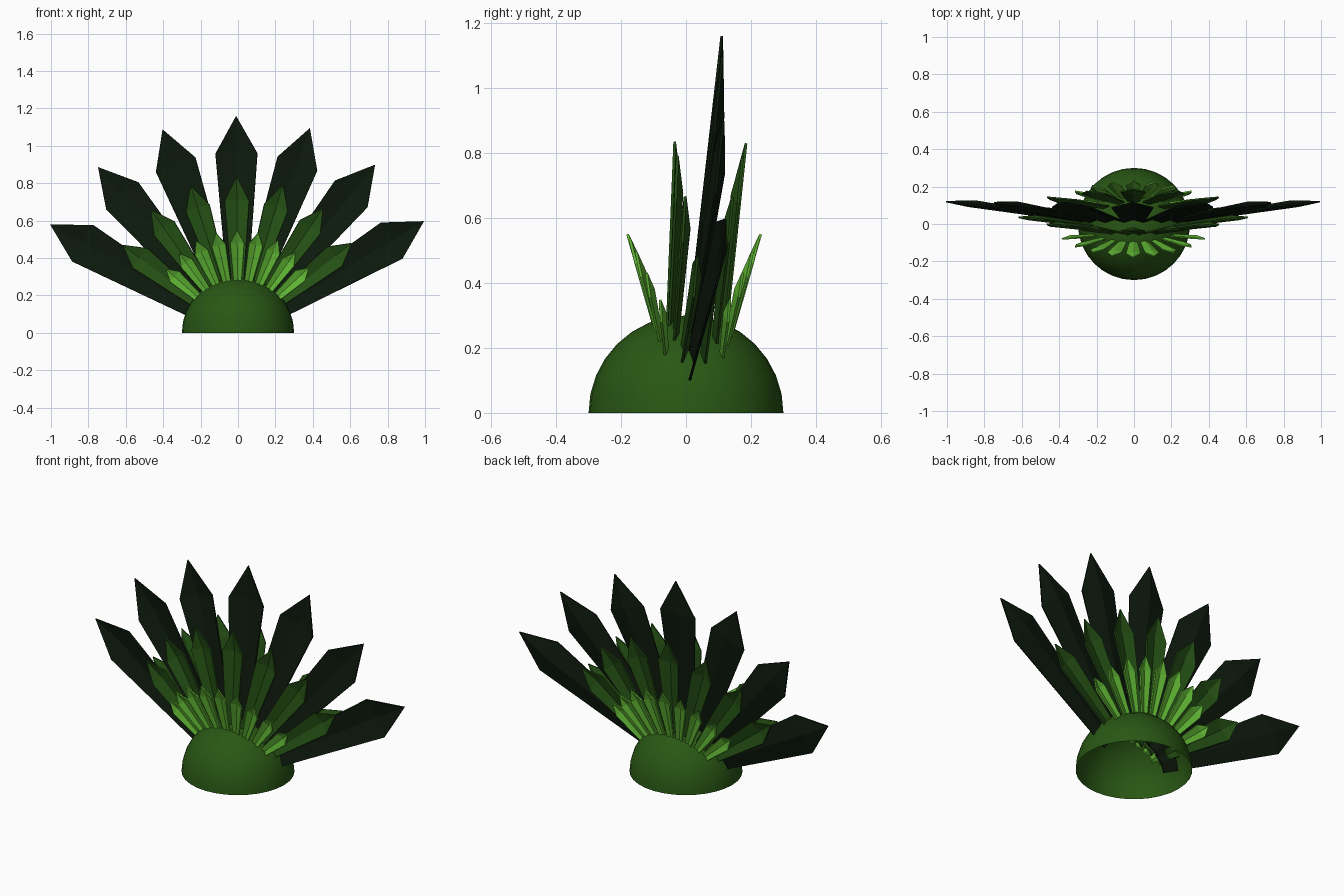
import bpy, bmesh, math
from mathutils import Vector

if "Cube" in bpy.data.objects:
    bpy.data.objects.remove(bpy.data.objects["Cube"])


def material(name, rgb):
    m = bpy.data.materials.new(name)
    m.diffuse_color = (*rgb, 1)
    m.use_nodes = True
    m.node_tree.nodes["Principled BSDF"].inputs["Base Color"].default_value = m.diffuse_color
    return m


def make_object(name, bm, mat):
    bmesh.ops.recalc_face_normals(bm, faces=bm.faces)
    me = bpy.data.meshes.new(name)
    bm.to_mesh(me)
    bm.free()
    me.materials.append(mat)
    ob = bpy.data.objects.new(name, me)
    bpy.context.collection.objects.link(ob)
    return ob


def add_leaf(bm, angle, base, tip, half, fold):
    """Folded pointed blade; base and tip are (radius, y) in the fan."""
    out = Vector((math.cos(angle), 0, math.sin(angle)))
    side = Vector((-math.sin(angle), 0, math.cos(angle)))

    def pt(f, w, d):
        r = base[0] + (tip[0] - base[0]) * f
        y = base[1] + (tip[1] - base[1]) * f
        return bm.verts.new(out * r + side * w + Vector((0, y + d, 0)))

    end = pt(1, 0, 0)
    root, rib = pt(0, 0, fold * 0.5), pt(0.8, 0, fold)
    for s in (1, -1):
        low, shoulder = pt(0, s * half * 0.45, 0), pt(0.79, s * half, 0)
        bm.faces.new((low, root, rib, shoulder))
        bm.faces.new((shoulder, rib, end))


def fan(name, mat, count, step, base_r, base_y, tip_r, tip_y, half, fold):
    """Fan of leaves; pairs hold (outermost, centre) values."""
    bm = bmesh.new()
    spread = math.radians(step * (count - 1) / 2)
    low = math.cos(spread)
    for i in range(count):
        a = math.radians(step * (i - (count - 1) / 2))
        t = (math.cos(a) - low) / (1 - low)
        mix = lambda p: p[0] + (p[1] - p[0]) * t
        add_leaf(bm, a + math.radians(90.5), (base_r, mix(base_y)),
                 (mix(tip_r), mix(tip_y)), half, fold)
    ob = make_object(name, bm, mat)
    mod = ob.modifiers.new("thickness", 'SOLIDIFY')
    mod.thickness = 0.008
    mod.offset = 0


dome_green = material("dome_green", (0.022, 0.095, 0.007))
dark = material("dark_leaf", (0.004, 0.010, 0.004))
mid = material("mid_leaf", (0.018, 0.08, 0.007))
light = material("light_leaf", (0.12, 0.48, 0.035))

# Open hemispherical base
bm = bmesh.new()
bmesh.ops.create_uvsphere(bm, u_segments=32, v_segments=16, radius=0.3)
bmesh.ops.delete(bm, geom=[v for v in bm.verts if v.co.z < -0.001], context='VERTS')
dome = make_object("dome_base", bm, dome_green)
for p in dome.data.polygons:
    p.use_smooth = True

# Tall central fan
fan("tall_leaves", dark, 7, 19.85, 0.2, (0.0, 0.0), (1.16, 1.16), (0.12, 0.11), 0.112, 0.025)
# Medium fans, front and back
fan("medium_leaves_front", mid, 7, 17.4, 0.22, (-0.02, -0.06), (0.775, 0.835), (0.035, -0.035), 0.066, 0.02)
fan("medium_leaves_back", mid, 7, 17.4, 0.22, (0.055, 0.12), (0.775, 0.83), (0.095, 0.185), 0.066, -0.02)
# Short fans, front and back
fan("short_leaves_front", light, 9, 12, 0.22, (-0.06, -0.085), (0.515, 0.55), (-0.08, -0.18), 0.038, 0.012)
fan("short_leaves_back", light, 9, 12, 0.22, (0.11, 0.135), (0.515, 0.55), (0.135, 0.23), 0.038, -0.012)
